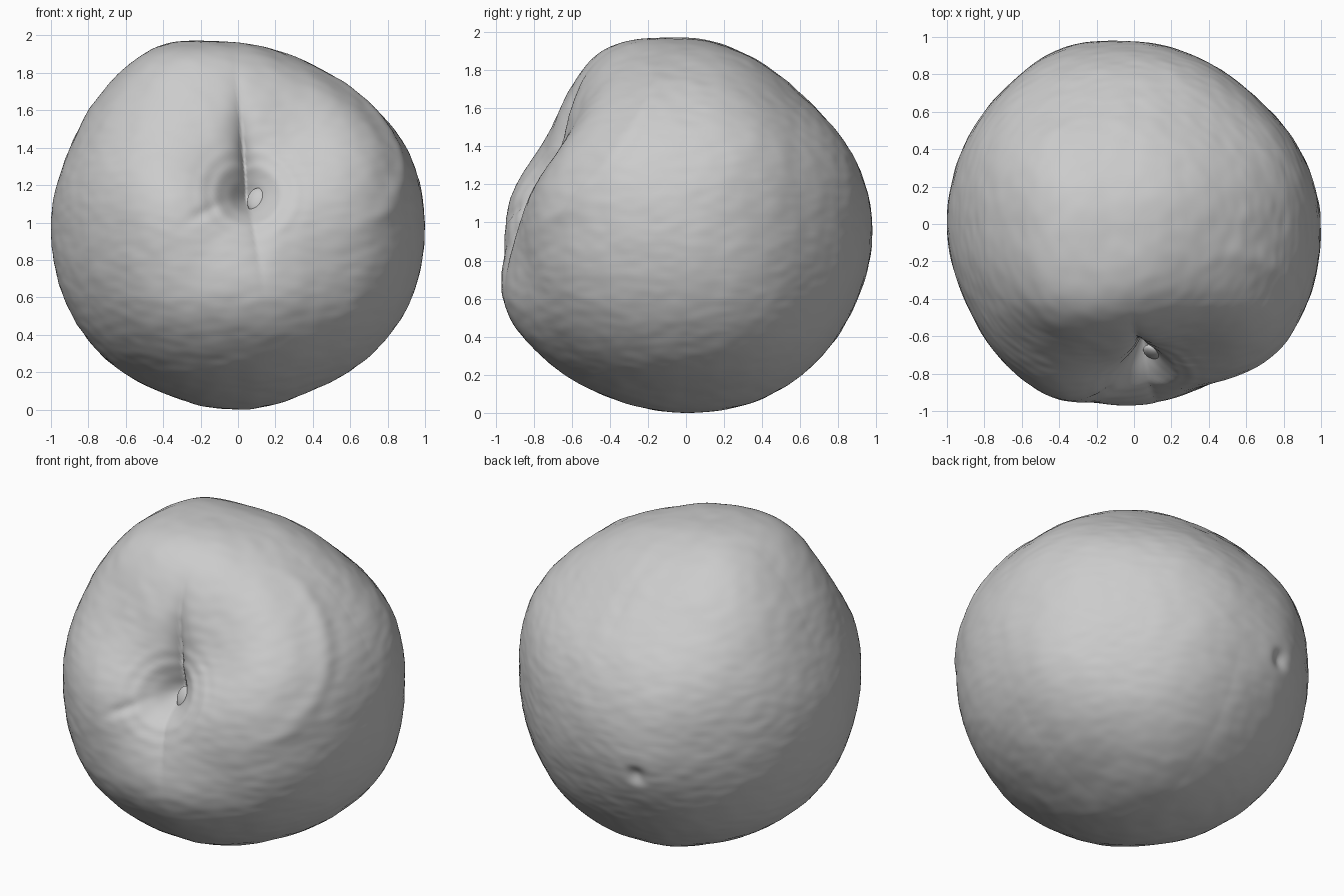
import bpy
import bmesh
import math
from mathutils import Vector, noise

cube = bpy.data.objects.get("Cube")
if cube:
    bpy.data.objects.remove(cube, do_unlink=True)

# Outline radii at even angles, counter-clockwise, in three planes
FRONT = [1.0, .99, .955, .945, .965, 1.04, 1.015, .985, 1.0, 1.01, 1.01, .985, .99, .97, .995, 1.01]
SIDE = [.975, .945, .915, .94, .975, 1.0, .915, .855, .935, 1.05, 1.025, .995, .99, 1.0, .995, .98]
TOP = [.995, .97, .94, .95, .975, 1.01, 1.0, 1.0, 1.0, .99, 1.015, 1.03, .955, .95, 1.015, 1.02]


def outline_radius(radii, a, b):
    """Smooth periodic interpolation of an outline."""
    n = len(radii)
    t = (math.atan2(b, a) / math.tau * n) % n
    i, f = int(t), t - int(t)
    p, q, r, s = (radii[(i + k) % n] for k in (-1, 0, 1, 2))
    return q + .5 * f * (r - p + f * (2 * p - 5 * q + 4 * r - s + f * (3 * (q - r) + s - p)))


def body_radius(d):
    """Blend the three outlines, each strongest near its own plane."""
    total = weight = 0
    for radii, a, b, off in ((FRONT, d.x, d.z, d.y), (SIDE, d.y, d.z, d.x), (TOP, d.x, d.y, d.z)):
        w = (1 - off * off) ** 2 / (off * off + .03)
        total += w * outline_radius(radii, a, b)
        weight += w
    # Slightly fuller between the outlines
    return total / weight + .06 * abs(d.x * d.y * d.z)


def bump(distance, width):
    return math.exp(-(distance / width) ** 2)


CALYX = Vector((-.3, .92, -.21)).normalized()
RIDGE = Vector((.35, -.65, .5)).normalized()

# Broad swells and hollows: direction, height, width
SWELLS = [(Vector(d).normalized(), h, w) for d, h, w in (
    ((-.34, -.45, .88), .04, .3),     # raised left shoulder
    ((.29, -.71, .52), -.068, .35),   # flattened front cheek
    ((.28, -.4, .85), -.025, .26),    # drop beside the shoulder
    ((.4, .5, .75), -.025, .35),      # flatter back
)]


def surface(d):
    r = body_radius(d)
    p = d * r
    for centre, height, width in SWELLS:
        r += height * bump((d - centre).length, width)
    # Small pit at the back
    c = (d - CALYX).length
    r += .018 * bump(c, .22) - .03 * bump(c, .05)
    # Faint arched fold around the cheek
    fold = (d - RIDGE).length
    r += .011 * bump(fold - .62, .06) * bump(d.x - .8, .3) * min(1, max(0, d.z + .2) * 4)
    if p.y < 0:
        # Stem cavity and the crease running through it
        hole = math.hypot(p.x - .06, p.z - .18)
        r -= .16 * bump(hole, .13) + .07 * bump(hole, .28)
        u = p.x - (.08 - .12 * (p.z - .1))
        width = .07 if u > 0 else .06
        r -= .12 * math.exp(-abs(u) / width) * bump(p.z - .42, .24)
        r -= .025 * math.exp(-abs(u) / .05) * bump(p.z + .05, .22)
        # Shallow side wrinkle
        r -= .02 * bump(p.z - .06 - .5 * (p.x + .2), .04) * bump(p.x + .18, .09)
        # Rings around the cavity
        r += .003 * math.sin(hole * 75) * bump(hole - .2, .1)
    # Dimpled skin
    r += .003 * noise.noise(d * 7) + .0025 * noise.noise(Vector((d.x * 10, d.y * 10, d.z * 22)))
    return d * r


skin = bpy.data.materials.new("plain_grey")
skin.use_nodes = True
GREY = (.6, .6, .6, 1)
skin.diffuse_color = GREY
skin.node_tree.nodes["Principled BSDF"].inputs["Base Color"].default_value = GREY


def add_object(name, bm):
    mesh = bpy.data.meshes.new(name)
    bm.to_mesh(mesh)
    bm.free()
    mesh.materials.append(skin)
    mesh.shade_smooth()
    obj = bpy.data.objects.new(name, mesh)
    bpy.context.collection.objects.link(obj)
    return obj


# Fruit body, resting on the ground
CENTRE = Vector((0, 0, .99))
bm = bmesh.new()
bmesh.ops.create_icosphere(bm, subdivisions=7, radius=1)
for v in bm.verts:
    v.co = surface(v.co.normalized()) + CENTRE
add_object("fruit_body", bm)

# Stem nub seated in the cavity
bm = bmesh.new()
bmesh.ops.create_icosphere(bm, subdivisions=4, radius=1)
for v in bm.verts:
    v.co = Vector((v.co.x * .055, v.co.y * .03, v.co.z * .07))
stem = add_object("stem_nub", bm)
stem.location = surface(Vector((.12, -.8, .15)).normalized()) + CENTRE
stem.rotation_euler = (math.radians(-20), 0, math.radians(-20))
